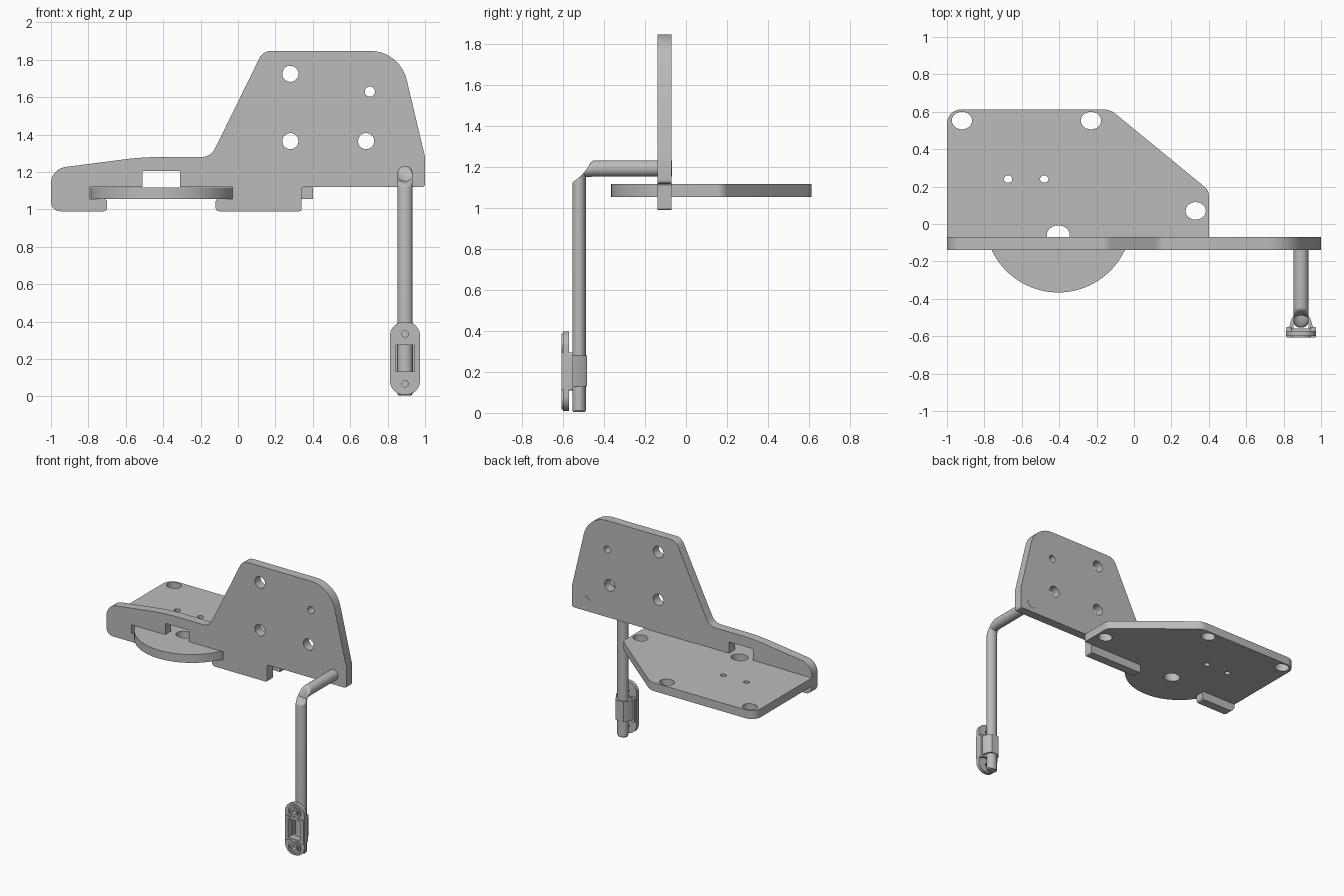
import bpy, bmesh, math
from mathutils import Vector

cube = bpy.data.objects.get("Cube")
if cube:
    bpy.data.objects.remove(cube, do_unlink=True)

metal = bpy.data.materials.new("plain grey metal")
metal.use_nodes = True
GREY = (0.5, 0.5, 0.5, 1)
metal.diffuse_color = GREY
metal.node_tree.nodes["Principled BSDF"].inputs["Base Color"].default_value = GREY


def finish(obj):
    """Give the part its colour and smooth its round sides."""
    obj.data.materials.clear()
    obj.data.materials.append(metal)
    bpy.ops.object.select_all(action='DESELECT')
    obj.select_set(True)
    bpy.context.view_layer.objects.active = obj
    bpy.ops.object.shade_smooth_by_angle(angle=math.radians(30))
    return obj


def rounded(corners, steps=8):
    """Outline from (x, y, fillet radius) corners."""
    out = []
    n = len(corners)
    for i, (x, y, r) in enumerate(corners):
        p = Vector((x, y))
        if not r:
            out.append(p)
            continue
        a = (Vector(corners[i - 1][:2]) - p).normalized()
        b = (Vector(corners[(i + 1) % n][:2]) - p).normalized()
        half = a.angle(b) / 2
        reach = r / math.tan(half)
        c = p + (a + b).normalized() * (r / math.sin(half))
        for k in range(steps + 1):
            d = (p + a * reach - c).lerp(p + b * reach - c, k / steps)
            out.append(c + d.normalized() * r)
    return out


def ellipse(x, y, rx, ry=None, start=0, end=math.tau, n=32):
    ry = ry or rx
    count = n if end - start >= math.tau else n + 1
    angles = [start + (end - start) * k / n for k in range(count)]
    return [Vector((x + rx * math.cos(t), y + ry * math.sin(t))) for t in angles]


def plate(name, loops, low, high, upright=False):
    """Filled outline with holes, extruded along z, or along y if upright."""
    curve = bpy.data.curves.new(name, 'CURVE')
    curve.dimensions = '2D'
    curve.fill_mode = 'BOTH'
    curve.extrude = (high - low) / 2
    for loop in loops:
        spline = curve.splines.new('POLY')
        spline.points.add(len(loop) - 1)
        for point, co in zip(spline.points, loop):
            point.co = (co.x, co.y, 0, 1)
        spline.use_cyclic_u = True
    obj = bpy.data.objects.new(name, curve)
    bpy.context.collection.objects.link(obj)
    mid = (low + high) / 2
    if upright:
        obj.rotation_euler.x = math.pi / 2
        obj.location.y = mid
    else:
        obj.location.z = mid
    bpy.ops.object.select_all(action='DESELECT')
    obj.select_set(True)
    bpy.context.view_layer.objects.active = obj
    bpy.ops.object.convert(target='MESH')
    obj = bpy.context.view_layer.objects.active
    bm = bmesh.new()
    bm.from_mesh(obj.data)
    bmesh.ops.remove_doubles(bm, verts=bm.verts, dist=0.0001)
    bmesh.ops.recalc_face_normals(bm, faces=bm.faces)
    bm.to_mesh(obj.data)
    bm.free()
    return finish(obj)


# Upright plate with its feet, slot and window
BACK, FRONT = -0.07, -0.138
DISC_X = -0.405
side = [
    (-1, 0.99, 0.05), (-0.7, 0.99, 0.02), (-0.7, 1.055, 0.015),
    (-0.79, 1.055, 0), (-0.79, 1.12, 0), (-0.51, 1.12, 0),
    (-0.51, 1.205, 0), (-0.31, 1.205, 0), (-0.31, 1.12, 0),
    (-0.03, 1.12, 0), (-0.03, 1.055, 0), (-0.12, 1.055, 0.015),
    (-0.12, 0.99, 0.02), (0.34, 0.99, 0.012), (0.34, 1.12, 0.015),
    (1, 1.12, 0.015), (1, 1.28, 0), (0.865, 1.848, 0.2),
    (0.134, 1.848, 0.07), (-0.145, 1.28, 0.08), (-0.51, 1.28, 1.5),
    (-1, 1.217, 0.09)]
side_holes = [ellipse(x, z, r) for x, z, r in (
    (0.28, 1.725, 0.043), (0.28, 1.365, 0.043),
    (0.685, 1.365, 0.043), (0.705, 1.63, 0.027))]
plate("upright_plate", [rounded(side)] + side_holes, FRONT, BACK, True)

# Level plate with the round tongue that passes through the slot
deck = rounded([(-1, BACK, 0), (-1, 0.612, 0.075), (-0.127, 0.612, 0.1),
                (0.4, 0.18, 0.06), (0.4, BACK, 0)])
bite = math.asin(0.097 / 0.393)
tongue = ellipse(DISC_X, 0.027, 0.393, None, -math.pi + bite, -bite, 40)
deck_holes = [ellipse(x, y, r, r * 0.87) for x, y, r in (
    (-0.92, 0.553, 0.054), (-0.23, 0.553, 0.054), (0.33, 0.07, 0.054),
    (-0.673, 0.24, 0.022), (-0.48, 0.24, 0.022), (DISC_X, -0.06, 0.061))]
plate("level_plate", [deck + tongue[::-1]] + deck_holes, 1.055, 1.118)

# Bent rod, swept along a path from the upright plate down to the foot
ROD_X, ROD_Y, ROD_Z = 0.893, -0.522, 1.193
path = [(-0.0685, ROD_Z, 0)]
for k in range(13):
    t = math.pi / 2 * k / 12
    path.append((ROD_Y + 0.075 * (1 - math.sin(t)),
                 ROD_Z - 0.075 * (1 - math.cos(t)), t))
path += [(ROD_Y, 0.012, math.pi / 2), (ROD_Y, 0.004, math.pi / 2)]
bm = bmesh.new()
rings = []
for i, (y, z, t) in enumerate(path):
    size = 0.85 if i == len(path) - 1 else 1
    ring = []
    for c in ellipse(0, 0, 0.04 * size, n=24):
        ring.append(bm.verts.new((ROD_X + c.x, y + c.y * math.sin(t) * 0.82,
                                  z + c.y * math.cos(t))))
    rings.append(ring)
for a, b in zip(rings, rings[1:]):
    for i in range(len(a)):
        j = (i + 1) % len(a)
        bm.faces.new((a[i], a[j], b[j], b[i]))
bm.faces.new(rings[0])
bm.faces.new(rings[-1])
bmesh.ops.recalc_face_normals(bm, faces=bm.faces)
mesh = bpy.data.meshes.new("bent_rod")
bm.to_mesh(mesh)
bm.free()
rod = bpy.data.objects.new("bent_rod", mesh)
bpy.context.collection.objects.link(rod)
finish(rod)


def box(x0, x1, y0, y1, r=0.0):
    return rounded([(x0, y0, r), (x1, y0, r), (x1, y1, r), (x0, y1, r)])


# Clip body: pill shape with a window and two screw holes
LUGS = (("lower", 0.068), ("upper", 0.335))
body = [box(ROD_X - 0.08, ROD_X + 0.08, 0.01, 0.398, 0.072),
        box(ROD_X - 0.052, ROD_X + 0.052, 0.13, 0.275)]
body += [ellipse(ROD_X, z, 0.02) for _, z in LUGS]
plate("clip_body", body, -0.6, -0.572, True)
for word, z in LUGS:
    plate(word + "_screw_ring", [ellipse(ROD_X, z, 0.052), ellipse(ROD_X, z, 0.038)],
          -0.608, -0.598, True)
    plate(word + "_screw_seat", [ellipse(ROD_X, z, 0.03), ellipse(ROD_X, z, 0.018)],
          -0.606, -0.598, True)

# Clip rails and cross bars around the window
for word, s in (("right", -1), ("left", 1)):
    inner, outer = sorted((ROD_X + s * 0.05, ROD_X + s * 0.077))
    plate(word + "_clip_rail", [box(inner, outer, 0.11, 0.295, 0.008)],
          -0.608, -0.552, True)
for word, z in (("lower", 0.12), ("upper", 0.275)):
    plate(word + "_clip_bar", [box(ROD_X - 0.055, ROD_X + 0.055, z, z + 0.014)],
          -0.608, -0.56, True)

# Clamp wrapped round the back of the rod
half = [(0.066, -0.56), (0.05, -0.505), (0.032, -0.484)]
inside = [(0.041, -0.52), (0.041, -0.56)]
wrap = half + [(-x, y) for x, y in half[::-1]]
wrap += [(-x, y) for x, y in inside[::-1]] + inside
plate("rod_clamp", [[Vector((ROD_X + x, y)) for x, y in wrap]], 0.13, 0.28)
